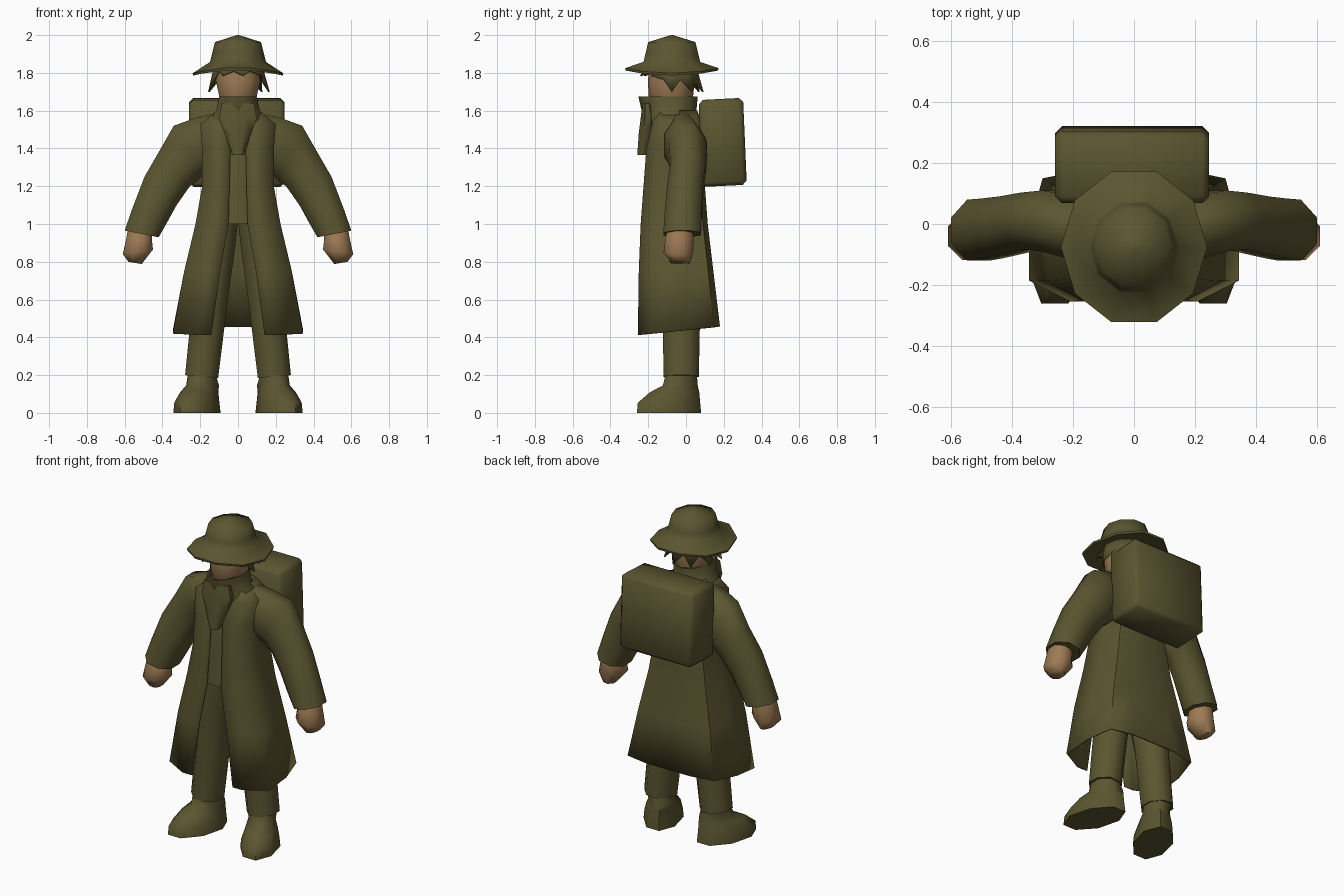
import bpy, bmesh, math
from mathutils import Vector

if "Cube" in bpy.data.objects:
    bpy.data.objects.remove(bpy.data.objects["Cube"])


def material(name, rgb):
    m = bpy.data.materials.new(name)
    m.diffuse_color = (*rgb, 1)
    m.use_nodes = True
    m.node_tree.nodes["Principled BSDF"].inputs["Base Color"].default_value = m.diffuse_color
    return m


OLIVE = material("olive cloth", (0.105, 0.091, 0.030))
SKIN = material("skin", (0.34, 0.195, 0.090))


def finish(name, bm, mat, mirror=False, angle=62, thickness=0, bevel=0):
    bmesh.ops.recalc_face_normals(bm, faces=bm.faces)
    if bevel:
        bmesh.ops.bevel(bm, geom=bm.edges[:], offset=bevel, segments=1,
                        affect='EDGES', profile=0.5)
    me = bpy.data.meshes.new(name)
    bm.to_mesh(me)
    bm.free()
    me.materials.append(mat)
    ob = bpy.data.objects.new(name, me)
    bpy.context.collection.objects.link(ob)
    for o in bpy.context.selected_objects:
        o.select_set(False)
    ob.select_set(True)
    bpy.context.view_layer.objects.active = ob
    bpy.ops.object.shade_smooth_by_angle(angle=math.radians(angle))
    if thickness:
        s = ob.modifiers.new("thickness", 'SOLIDIFY')
        s.thickness, s.offset = thickness, -1
    if mirror:
        ob.modifiers.new("mirror", 'MIRROR')
    return ob


def loft(name, rings, mat, n=8, phase=None, tweak=None, caps=True, **kw):
    """Each ring: outer x, z, inner x, z, centre y, half depth y."""
    phase = math.pi / n if phase is None else phase
    ang = [phase + 2 * math.pi * k / n for k in range(n)]
    mx = max(abs(math.cos(a)) for a in ang)
    my = max(abs(math.sin(a)) for a in ang)
    bm = bmesh.new()
    rows = []
    for i, (xo, zo, xi, zi, yc, yh) in enumerate(rings):
        row = []
        for k, a in enumerate(ang):
            t = (math.cos(a) / mx + 1) / 2
            co = Vector((xi + (xo - xi) * t, yc + yh * math.sin(a) / my,
                         zi + (zo - zi) * t))
            if tweak:
                tweak(co, i, k)
            row.append(bm.verts.new(co))
        rows.append(row)
    for a, b in zip(rows, rows[1:]):
        for k in range(n):
            j = (k + 1) % n
            bm.faces.new((a[k], a[j], b[j], b[k]))
    if caps:
        bm.faces.new(rows[0])
        bm.faces.new(rows[-1])
    return finish(name, bm, mat, **kw)


def flat(z, hx, yc, yh):
    """Level ring centred on x = 0."""
    return (hx, z, -hx, z, yc, yh)


# Coat: half outline swept through levels, open down the front
bm = bmesh.new()
outline = [(0, -1), (0.6, -1), (1, -0.68), (1, 0.1), (0.87, 0.86), (0.45, 1), (0, 1)]
levels = [(0.435, 0.345, -0.255, 0.18, 0.14), (0.75, 0.285, -0.25, 0.145, 0.095),
          (1.0, 0.225, -0.24, 0.115, 0.05), (1.2, 0.19, -0.225, 0.10, 0.045),
          (1.4, 0.19, -0.21, 0.10, 0.04), (1.53, 0.20, -0.18, 0.085, 0.035),
          (1.60, 0.11, -0.17, 0.06, 0.03)]
rows = []
for z, hx, yf, yb, gap in levels:
    row = []
    for i, (u, v) in enumerate(outline):
        x = gap if i == 0 else u * hx
        dz = 0.022 * v if z < 0.5 else 0
        y = (yf + yb) / 2 + v * (yb - yf) / 2
        row.append(bm.verts.new((x, y, z + dz)))
    rows.append(row)
for a, b in zip(rows, rows[1:]):
    for k in range(len(outline) - 1):
        bm.faces.new((a[k], a[k + 1], b[k + 1], b[k]))
geom = bmesh.ops.duplicate(bm, geom=bm.verts[:] + bm.edges[:] + bm.faces[:])["geom"]
dup = [g for g in geom if isinstance(g, bmesh.types.BMVert)]
for v in dup:
    v.co.x *= -1
bmesh.ops.reverse_faces(bm, faces=[g for g in geom if isinstance(g, bmesh.types.BMFace)])
bmesh.ops.remove_doubles(bm, verts=bm.verts, dist=0.0005)
finish("coat", bm, OLIVE, thickness=0.01)

# Shirt front seen between the coat edges
loft("shirt", [flat(1.0, 0.17, -0.07, 0.155), flat(1.2, 0.16, -0.065, 0.147),
               flat(1.42, 0.16, -0.06, 0.14), flat(1.55, 0.14, -0.06, 0.105)], OLIVE)

# Sleeves
loft("sleeve", [(0.14, 1.58, 0.12, 1.32, -0.02, 0.085),
                (0.23, 1.56, 0.18, 1.27, -0.01, 0.105),
                (0.34, 1.52, 0.21, 1.23, 0.01, 0.10),
                (0.42, 1.38, 0.255, 1.20, 0.01, 0.093),
                (0.495, 1.25, 0.325, 1.10, -0.005, 0.095),
                (0.56, 1.08, 0.38, 1.0, -0.015, 0.098),
                (0.60, 0.965, 0.42, 0.93, -0.02, 0.10)], OLIVE, mirror=True)

# Hands
loft("hand", [(0.58, 0.99, 0.455, 0.96, -0.03, 0.065),
              (0.59, 0.93, 0.455, 0.91, -0.035, 0.075),
              (0.61, 0.84, 0.45, 0.865, -0.04, 0.078),
              (0.58, 0.80, 0.51, 0.788, -0.03, 0.05)], SKIN, mirror=True)

# Trousers
loft("trouser_leg", [(0.185, 1.02, 0.0, 1.02, -0.05, 0.115),
                     (0.20, 0.88, 0.015, 0.88, -0.045, 0.115),
                     (0.245, 0.55, 0.06, 0.55, -0.025, 0.10),
                     (0.28, 0.20, 0.105, 0.185, -0.025, 0.093)], OLIVE, mirror=True)


# Boots, toes turned outward
def toe_out(co, i, k):
    if co.z < 0.15:
        co.x -= (co.y + 0.09) * 0.25


loft("boot", [(0.325, 0.0, 0.11, 0.0, -0.09, 0.17),
              (0.32, 0.055, 0.115, 0.05, -0.09, 0.165),
              (0.30, 0.11, 0.125, 0.11, -0.06, 0.13),
              (0.28, 0.145, 0.125, 0.145, -0.03, 0.092),
              (0.265, 0.21, 0.12, 0.21, -0.025, 0.082)], OLIVE,
     mirror=True, tweak=toe_out)

# Raised collar and the scarf end hanging from it
loft("collar", [flat(1.53, 0.19, -0.06, 0.135), flat(1.60, 0.115, -0.09, 0.145),
                flat(1.675, 0.10, -0.095, 0.157), flat(1.675, 0.09, -0.095, 0.147),
                flat(1.63, 0.085, -0.09, 0.13)], OLIVE, n=10, phase=math.pi / 10)
loft("scarf_end", [flat(1.64, 0.085, -0.205, 0.025), flat(1.56, 0.10, -0.20, 0.04),
                   flat(1.48, 0.07, -0.21, 0.04), flat(1.365, 0.03, -0.23, 0.028)],
     OLIVE)

# Head
loft("head", [flat(1.60, 0.075, -0.07, 0.09), flat(1.68, 0.10, -0.08, 0.118),
              flat(1.76, 0.118, -0.078, 0.124), flat(1.85, 0.11, -0.075, 0.115)],
     SKIN, n=10, phase=math.pi / 10)


# Jagged hair below the hat, shorter over the face
def spikes(co, i, k):
    if i == 1:
        front = co.y < -0.15
        if k % 2:
            co.x, co.y = co.x * 0.8, -0.075 + (co.y + 0.075) * 0.8
            co.z = 1.81 if front else 1.765
        elif front:
            co.z = 1.785


loft("hair", [flat(1.85, 0.125, -0.075, 0.125), flat(1.70, 0.168, -0.075, 0.168)],
     OLIVE, n=18, phase=0, tweak=spikes, caps=False, thickness=0.008)


# Hat with a brim that droops at the sides
def droop(co, i, k):
    if i in (1, 2):
        co.z -= 0.03 * (co.x / 0.24) ** 2


loft("hat", [flat(1.835, 0.12, -0.075, 0.12), flat(1.815, 0.237, -0.075, 0.245),
             flat(1.828, 0.24, -0.075, 0.247), flat(1.858, 0.148, -0.075, 0.15),
             flat(1.90, 0.138, -0.075, 0.14), flat(1.963, 0.122, -0.075, 0.125),
             flat(2.0, 0.006, -0.075, 0.006)], OLIVE, n=10, phase=0, tweak=droop)

# Backpack, leaning slightly back at the bottom
bm = bmesh.new()
bmesh.ops.create_cube(bm, size=1)
for v in bm.verts:
    z = 1.43 + v.co.z * 0.46
    rear = v.co.y > 0
    y = (0.322 if z < 1.4 else 0.302) if rear else (0.08 if z < 1.4 else 0.068)
    v.co = (v.co.x * 0.505 - 0.006, y, z + (0.008 if rear else -0.004))
finish("backpack", bm, OLIVE, bevel=0.022, angle=80)
